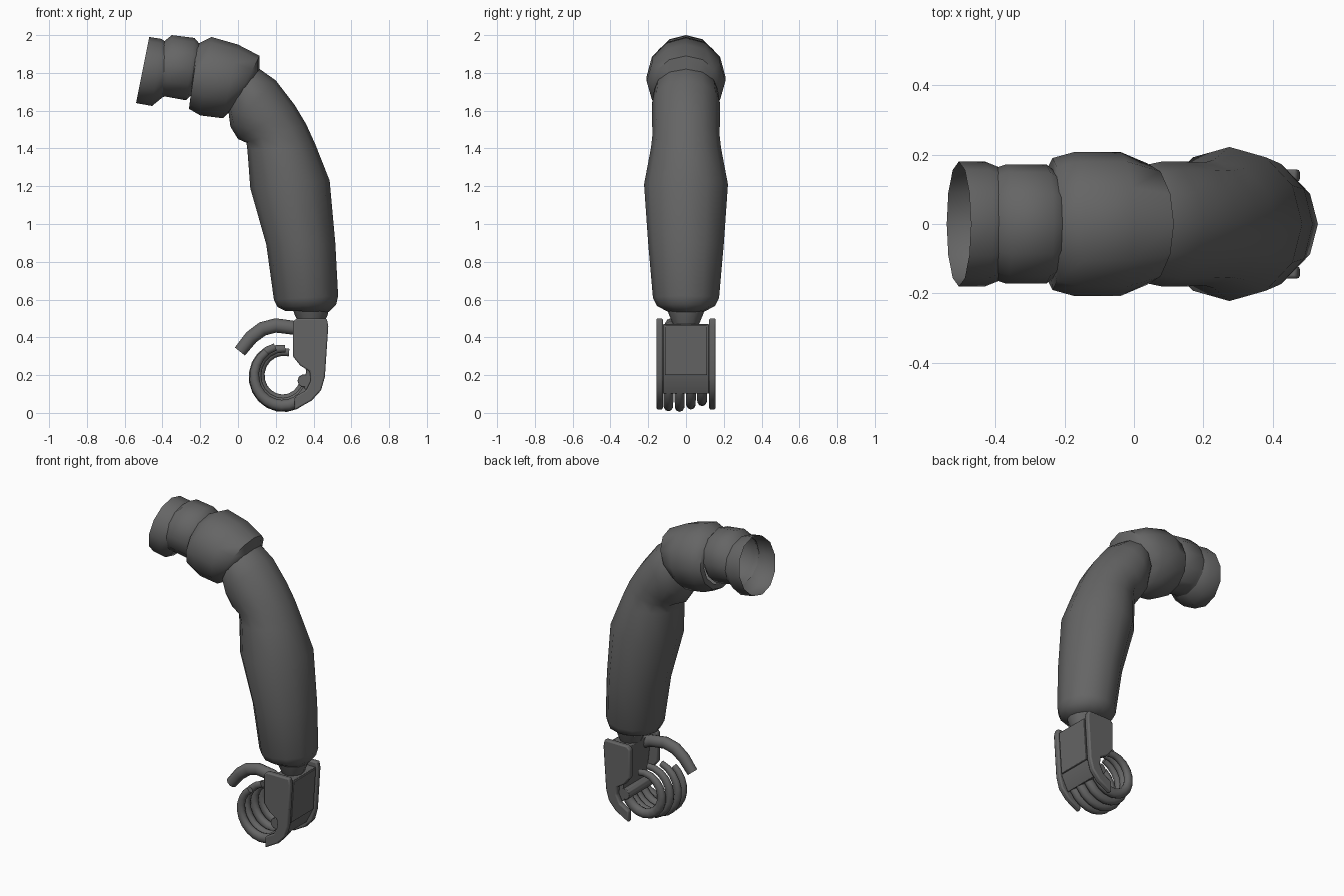
import bpy
import bmesh
import math
from mathutils import Vector

cube = bpy.data.objects.get("Cube")
if cube:
    bpy.data.objects.remove(cube, do_unlink=True)

grey = bpy.data.materials.new("dark grey")
grey.use_nodes = True
colour = (0.13, 0.13, 0.13, 1)
grey.diffuse_color = colour
grey.node_tree.nodes["Principled BSDF"].inputs["Base Color"].default_value = colour


def finish(name, bm, angle=50):
    """Turn a bmesh into a shaded, coloured object."""
    bmesh.ops.recalc_face_normals(bm, faces=bm.faces)
    mesh = bpy.data.meshes.new(name)
    bm.to_mesh(mesh)
    bm.free()
    mesh.materials.append(grey)
    obj = bpy.data.objects.new(name, mesh)
    bpy.context.collection.objects.link(obj)
    bpy.ops.object.select_all(action="DESELECT")
    obj.select_set(True)
    bpy.context.view_layer.objects.active = obj
    bpy.ops.object.shade_smooth_by_angle(angle=math.radians(angle))
    return obj


def skin(bm, rings, capped):
    """Bridge successive vertex rings with quads."""
    for low, high in zip(rings, rings[1:]):
        count = len(low)
        for i in range(count):
            j = (i + 1) % count
            bm.faces.new((low[i], low[j], high[j], high[i]))
    if capped:
        bm.faces.new(rings[0])
        bm.faces.new(rings[-1])


def sleeve(name, sections, capped=False, sides=12):
    """Loft ellipses; each section is outer x, z, inner x, z and half width in y."""
    bm = bmesh.new()
    rings = []
    for ox, oz, ix, iz, width in sections:
        outer, inner = Vector((ox, 0, oz)), Vector((ix, 0, iz))
        middle, arm = (outer + inner) / 2, (outer - inner) / 2
        ring = []
        for i in range(sides):
            a = math.tau * i / sides
            ring.append(bm.verts.new(middle + arm * math.cos(a) + Vector((0, width * math.sin(a), 0))))
        rings.append(ring)
    skin(bm, rings, capped)
    return finish(name, bm)


def tube(name, path, radii, y, sides=10):
    """Sweep a round section along a path of x, z points at a fixed y."""
    bm = bmesh.new()
    rings = []
    points = [Vector((x, y, z)) for x, z in path]
    across = Vector((0, 1, 0))
    for k, (point, radius) in enumerate(zip(points, radii)):
        ahead = points[min(k + 1, len(points) - 1)] - points[max(k - 1, 0)]
        side = ahead.normalized().cross(across)
        ring = []
        for i in range(sides):
            a = math.tau * i / sides
            ring.append(bm.verts.new(point + radius * (side * math.cos(a) + across * 0.85 * math.sin(a))))
        rings.append(ring)
    skin(bm, rings, True)
    return finish(name, bm)


def slab(name, profile, y_low, y_high, bevel):
    """Extrude an x, z outline along y and round its edges."""
    bm = bmesh.new()
    face = bm.faces.new([bm.verts.new((x, y_low, z)) for x, z in profile])
    grown = bmesh.ops.extrude_face_region(bm, geom=[face])["geom"]
    verts = [v for v in grown if isinstance(v, bmesh.types.BMVert)]
    bmesh.ops.translate(bm, verts=verts, vec=(0, y_high - y_low, 0))
    obj = finish(name, bm, 35)
    mod = obj.modifiers.new("rounded edges", "BEVEL")
    mod.width = bevel
    mod.segments = 2
    return obj


# Open shoulder cuff
sleeve("shoulder_cuff", [
    (-.47, 1.99, -.54, 1.64, .18), (-.405, 1.98, -.455, 1.625, .18),
    (-.385, 1.965, -.4, 1.67, .165)])

# Upper arm segments
sleeve("upper_arm_ring", [
    (-.4, 1.96, -.41, 1.67, .16), (-.35, 2, -.385, 1.675, .172),
    (-.23, 1.985, -.275, 1.655, .172), (-.2, 1.95, -.25, 1.68, .15)])
sleeve("upper_arm", [
    (-.22, 1.95, -.255, 1.64, .16), (-.21, 1.955, -.26, 1.61, .19),
    (-.14, 1.99, -.2, 1.575, .208), (0, 1.95, -.08, 1.56, .208),
    (.115, 1.89, -.04, 1.6, .175), (.115, 1.82, -.03, 1.62, .15)])

# Elbow flowing into the forearm
sleeve("forearm", [
    (.06, 1.84, -.03, 1.65, .14), (.115, 1.82, -.05, 1.59, .17),
    (.2, 1.76, -.04, 1.515, .18), (.3, 1.63, 0, 1.45, .18),
    (.36, 1.53, .045, 1.43, .177), (.41, 1.42, .05, 1.39, .185),
    (.485, 1.23, .065, 1.19, .222), (.515, .9, .15, .89, .2),
    (.53, .62, .19, .6, .175), (.52, .575, .21, .56, .155),
    (.48, .535, .25, .54, .1)], capped=True)

# Wrist
sleeve("wrist", [(.48, .55, .29, .55, .1), (.475, .52, .3, .52, .09),
                 (.45, .46, .33, .46, .065)], capped=True)

# Hand side plates, mirrored front to back
plate = [(.31, .5), (.47, .5), (.478, .46), (.46, .19), (.44, .12), (.39, .065),
         (.3, .015), (.3, .085), (.36, .12), (.385, .17), (.38, .22),
         (.33, .25), (.29, .3), (.29, .48)]
for name, sign in (("front_hand_plate", -1), ("back_hand_plate", 1)):
    low, high = sorted((sign * .122, sign * .157))
    slab(name, plate, low, high, .008)

# Palm with its raised back panel and knuckle bar
slab("palm", [(.33, .47), (.465, .47), (.445, .19), (.4, .1), (.35, .13), (.36, .22)],
     -.122, .122, .004)
slab("palm_panel", [(.46, .465), (.474, .465), (.456, .2), (.44, .2)], -.112, .112, .003)
slab("knuckle_bar", [(.35 + .035 * math.cos(k * math.tau / 10), .17 + .035 * math.sin(k * math.tau / 10))
                     for k in range(10)], -.122, .122, .003)

# Curled fingers: y, curl radius, final angle
fingers = [(-.093, .152, 125), (-.034, .155, 105), (.026, .142, 85), (.085, .125, 75)]
names = ["first", "second", "third", "fourth"]
steps = 14
for name, (y, curl, end) in zip(names, fingers):
    path, radii = [], []
    for k in range(steps + 1):
        t = k / steps
        a = math.radians(-15 + (end - 345) * t)
        path.append((.238 + curl * math.cos(a), .195 + curl * 1.03 * math.sin(a)))
        radii.append(.032 - .012 * t ** 2)
    tube(name + "_finger", path, radii, y)

# Thumb
tube("thumb", [(.37, .42), (.3, .45), (.2, .463), (.13, .445), (.07, .4), (.01, .325)],
     [.036, .037, .038, .038, .037, .034], -.08)
